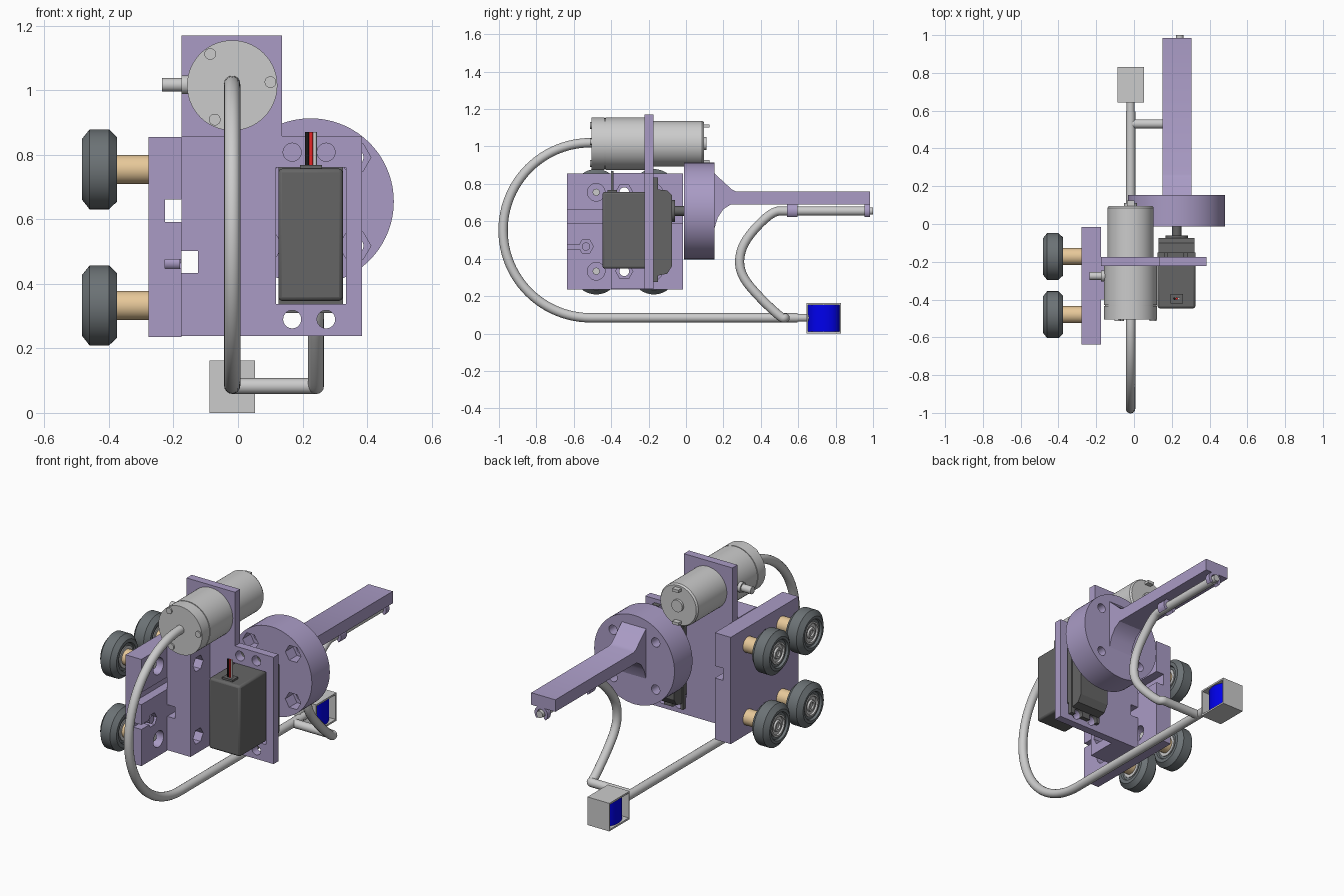
import bpy, bmesh
from math import sin, cos, pi, radians
from mathutils import Matrix, Vector

if "Cube" in bpy.data.objects:
    bpy.data.objects.remove(bpy.data.objects["Cube"])


def material(name, r, g, b):
    m = bpy.data.materials.new(name)
    m.diffuse_color = (r, g, b, 1)
    m.use_nodes = True
    m.node_tree.nodes["Principled BSDF"].inputs["Base Color"].default_value = m.diffuse_color
    return m


PURPLE = material("purple_plastic", 0.40, 0.33, 0.56)
DARK = material("dark_grey", 0.13, 0.13, 0.13)
RUBBER = material("rubber_grey", 0.15, 0.17, 0.18)
TAN = material("tan_spacer", 0.80, 0.58, 0.32)
BLUE = material("blue_core", 0.0, 0.0, 0.85)
RED = material("red_wire", 0.8, 0.02, 0.02)
BLACK = material("black_wire", 0.01, 0.01, 0.01)


def finish(name, bm, mat):
    bmesh.ops.remove_doubles(bm, verts=bm.verts, dist=1e-5)
    bmesh.ops.recalc_face_normals(bm, faces=bm.faces)
    me = bpy.data.meshes.new(name)
    bm.to_mesh(me)
    bm.free()
    ob = bpy.data.objects.new(name, me)
    bpy.context.collection.objects.link(ob)
    if mat:
        me.materials.append(mat)
    return ob


def extrude(name, pts, axis, a, b, mat=None):
    """Prism from a 2D outline: axis x uses (y,z), y uses (x,z), z uses (x,y)."""
    place = {'x': lambda p, t: (t, p[0], p[1]),
             'y': lambda p, t: (p[0], t, p[1]),
             'z': lambda p, t: (p[0], p[1], t)}[axis]
    bm = bmesh.new()
    lo = [bm.verts.new(place(p, a)) for p in pts]
    hi = [bm.verts.new(place(p, b)) for p in pts]
    bm.faces.new(lo)
    bm.faces.new(hi)
    n = len(pts)
    for i in range(n):
        j = (i + 1) % n
        bm.faces.new((lo[i], lo[j], hi[j], hi[i]))
    return finish(name, bm, mat)


def ring(u, v, r, n=40, rv=None):
    return [(u + r * cos(2 * pi * i / n), v + (rv or r) * sin(2 * pi * i / n)) for i in range(n)]


def rod(name, axis, u, v, r, a, b, mat=None, n=40):
    return extrude(name, ring(u, v, r, n), axis, a, b, mat)


def box(name, x0, x1, y0, y1, z0, z1, mat=None):
    return extrude(name, [(x0, y0), (x1, y0), (x1, y1), (x0, y1)], 'z', z0, z1, mat)


def lathe(name, profile, axis, centre, mat=None, closed=True, n=56):
    """Spin (position along axis, radius) points around the x or y axis."""
    bm = bmesh.new()
    vs = [bm.verts.new((t, 0, r) if axis == 'x' else (0, t, r)) for t, r in profile]
    es = [bm.edges.new((vs[i], vs[i + 1])) for i in range(len(vs) - 1)]
    if closed:
        es.append(bm.edges.new((vs[-1], vs[0])))
    bmesh.ops.spin(bm, geom=vs + es, cent=(0, 0, 0), steps=n, angle=2 * pi,
                   axis=(1, 0, 0) if axis == 'x' else (0, 1, 0))
    bmesh.ops.transform(bm, matrix=Matrix.Translation(Vector(centre)), verts=bm.verts)
    return finish(name, bm, mat)


def cut(ob, cutters, keep=False):
    bpy.context.view_layer.objects.active = ob
    for c in cutters:
        m = ob.modifiers.new("cut", 'BOOLEAN')
        m.operation, m.solver, m.object = 'DIFFERENCE', 'EXACT', c
        bpy.ops.object.modifier_apply(modifier=m.name)
        if not keep:
            bpy.data.objects.remove(c)


def bevel(ob, w, seg=2):
    m = ob.modifiers.new("bevel", 'BEVEL')
    m.width, m.segments = w, seg


def tube(name, pts, r, kind='POLY'):
    cu = bpy.data.curves.new(name, 'CURVE')
    cu.dimensions, cu.bevel_depth, cu.bevel_resolution, cu.use_fill_caps = '3D', r, 6, True
    s = cu.splines.new(kind)
    s.points.add(len(pts) - 1)
    for p, co in zip(s.points, pts):
        p.co = (*co, 1)
    if kind == 'NURBS':
        s.order_u, s.use_endpoint_u, s.resolution_u = 3, True, 10
    ob = bpy.data.objects.new(name, cu)
    bpy.context.collection.objects.link(ob)


WZ = (0.333, 0.755)

# Side plate carrying the wheels: groove, counterbores and nut pocket
side = box("side_plate", -0.277, -0.175, -0.637, -0.015, 0.235, 0.855, PURPLE)
cuts = [box("c", -0.227, -0.1, -0.7, 0.1, 0.592, 0.662),
        box("c", -0.227, -0.1, -0.7, -0.53, 0.448, 0.475),
        rod("c", 'x', -0.535, 0.465, 0.04, -0.227, -0.1, n=6)]
for z in WZ:
    cuts += [rod("c", 'x', y, z, 0.047, -0.225, -0.1) for y in (-0.48, -0.172)]
    cuts.append(rod("c", 'x', -0.33, z, 0.026, -0.4, 0))
cut(side, cuts)
rod("nut_screw", 'x', -0.535, 0.465, 0.022, -0.24, -0.18, PURPLE)

# Front plate with raised motor tab and mounting flange (one L bracket)
front = extrude("front_plate", [(-0.175, 0.238), (0.384, 0.238), (0.384, 0.858), (0.136, 0.858),
                                (0.136, 1.17), (-0.175, 1.17)], 'y', -0.222, -0.175, PURPLE)
flange = box("mount_flange", -0.175, -0.025, -0.40, -0.221, 0.238, 0.858, PURPLE)
key = box("c", -0.2, -0.124, -0.7, 0, 0.434, 0.502)
cut(flange, [key], keep=True)
cut(front, [key, box("c", 0.118, 0.335, -0.4, 0, 0.338, 0.76)])
for z in WZ:
    cut(flange, [rod("c", 'x', -0.33, z, 0.046, -0.08, 0.1, n=6),
                 rod("c", 'x', -0.33, z, 0.026, -0.3, -0.05)])

# Servo: body, mounting ears, gear case, shaft, wires
ears = box("servo_ears", 0.125, 0.325, -0.175, -0.15, 0.275, 0.835, DARK)
holes = [rod("c", 'y', x, z, 0.028, -0.4, 0) for x in (0.168, 0.273) for z in (0.29, 0.808)]
cut(front, holes, keep=True)
cut(ears, holes)
bevel(box("servo_body", 0.125, 0.325, -0.447, -0.15, 0.347, 0.757, DARK), 0.012)
extrude("servo_gear_case", [(-0.15, 0.31), (-0.10, 0.32), (-0.075, 0.36), (-0.075, 0.74),
                            (-0.10, 0.765), (-0.15, 0.77)], 'x', 0.13, 0.32, DARK)
rod("servo_collar", 'y', 0.226, 0.655, 0.06, -0.08, -0.06, DARK)
rod("servo_shaft", 'y', 0.226, 0.655, 0.026, -0.07, 0.0, DARK)
box("wire_grommet", 0.192, 0.26, -0.42, -0.37, 0.75, 0.768, DARK)
for name, x, mat in (("wire_black", 0.214, BLACK), ("wire_red", 0.226, RED), ("wire_white", 0.238, None)):
    rod(name, 'z', x, -0.395, 0.0065, 0.76, 0.87, mat, 12)

# Wheels on tan spacers
for y in (-0.48, -0.172):
    for z in WZ:
        lathe("wheel_tyre", [(-.47, .06), (-.47, .075), (-.483, .08), (-.483, .095), (-.46, .124),
                             (-.40, .124), (-.375, .10), (-.375, .08), (-.385, .075), (-.385, .06)],
              'x', (0, y, z), RUBBER)
        lathe("wheel_bearing", [(-.475, .018), (-.475, .03), (-.465, .033), (-.465, .05),
                                (-.475, .052), (-.475, .062), (-.38, .062), (-.38, .018)],
              'x', (0, y, z))
        rod("wheel_spacer", 'x', y, z, 0.045, -0.381, -0.275, TAN)
        rod("wheel_bolt", 'x', y, z, 0.019, -0.465, -0.20)

# Pump motor along y with inlet nub, face screws, rear boss and terminals
MX, MZ = -0.018, 1.015
lathe("pump_motor", [(-.505, 0), (-.505, .14), (-.435, .14), (-.435, .136), (-.43, .136), (-.43, .14),
                     (-.22, .14), (-.22, .122), (.086, .122), (.096, .115), (.096, 0)],
      'y', (MX, 0, MZ), closed=False)
for a in (125, 5, 243):
    u, v = MX + 0.119 * cos(radians(a)), MZ + 0.119 * sin(radians(a))
    rod("motor_screw", 'y', u, v, 0.018, -0.513, -0.49, n=24)
rod("motor_boss", 'y', MX, MZ, 0.035, 0.09, 0.11)
for dz in (0.095, -0.095):
    box("motor_terminal", MX - 0.02, MX + 0.02, 0.09, 0.125, MZ + dz - 0.008, MZ + dz + 0.008)
rod("inlet_collar", 'x', -0.275, 1.017, 0.029, -0.175, -0.13)
rod("inlet_nub", 'x', -0.275, 1.017, 0.021, -0.235, -0.13)

# Turning disc with hex pockets in front and round holes behind
disc = rod("turn_disc", 'y', 0.225, 0.655, 0.258, -0.012, 0.153, PURPLE, 72)
cuts = []
for sx in (-1, 1):
    for sz in (-1, 1):
        u, v = 0.225 + sx * 0.137, 0.655 + sz * 0.137
        cuts += [rod("c", 'y', u, v, 0.05, -0.1, 0.06, n=6), rod("c", 'y', u, v, 0.027, 0.0, 0.3, n=24)]
cut(disc, cuts)

# Arm with flared root and C clips
extrude("arm", [(.14, .865), (.153, .855), (.245, .77), (.265, .76), (.985, .76), (.985, .69),
                (.24, .69), (.20, .665), (.17, .62), (.153, .565), (.14, .56)], 'x', 0.15, 0.305, PURPLE)
angles = [radians(-50 + 280 * i / 24) for i in range(25)]
clip = [(0.242 + 0.042 * cos(a), 0.655 + 0.042 * sin(a)) for a in angles] + \
       [(0.242 + 0.025 * cos(a), 0.655 + 0.025 * sin(a)) for a in reversed(angles)]
for y0, y1 in ((0.54, 0.595), (0.955, 0.985)):
    extrude("hose_clip", clip, 'y', y0, y1, PURPLE)

# Hoses: main loop from the pump, branch up to the arm
main = [(MX, -0.49, 1.02)]
main += [(MX, -0.51 - 0.468 * sin(pi * i / 48), 0.552 + 0.468 * cos(pi * i / 48)) for i in range(49)]
tube("main_hose", main + [(MX, 0.595, 0.084)], 0.025)
tube("hose_tip", [(MX, 0.58, 0.084), (MX, 0.66, 0.084)], 0.021)
branch = [(.51, .083), (.40, .185), (.30, .30), (.28, .40), (.32, .51), (.46, .655), (.54, .655), (.97, .655)]
tube("branch_hose", [(MX, .53, .083), (.21, .53, .083), (.242, .53, .083)] +
     [(.242, y, z) for y, z in branch], 0.0245, 'NURBS')
rod("nozzle_tip", 'y', 0.242, 0.655, 0.02, 0.96, 1.0)

# Sensor housing: box open on both sides around a blue core
frame = box("sensor_housing", -0.088, 0.052, 0.643, 0.83, 0.0, 0.163)
cut(frame, [box("c", -0.2, 0.2, 0.651, 0.822, 0.01, 0.153)])
extrude("sensor_core", ring(-0.018, 0.7365, 0.062, 48, 0.085), 'z', 0.009, 0.154, BLUE)

# Smooth round surfaces, keep edges crisp
bpy.ops.object.select_all(action='DESELECT')
for ob in bpy.data.objects:
    if ob.type == 'MESH':
        ob.select_set(True)
        bpy.context.view_layer.objects.active = ob
bpy.ops.object.shade_smooth_by_angle(angle=radians(30))
